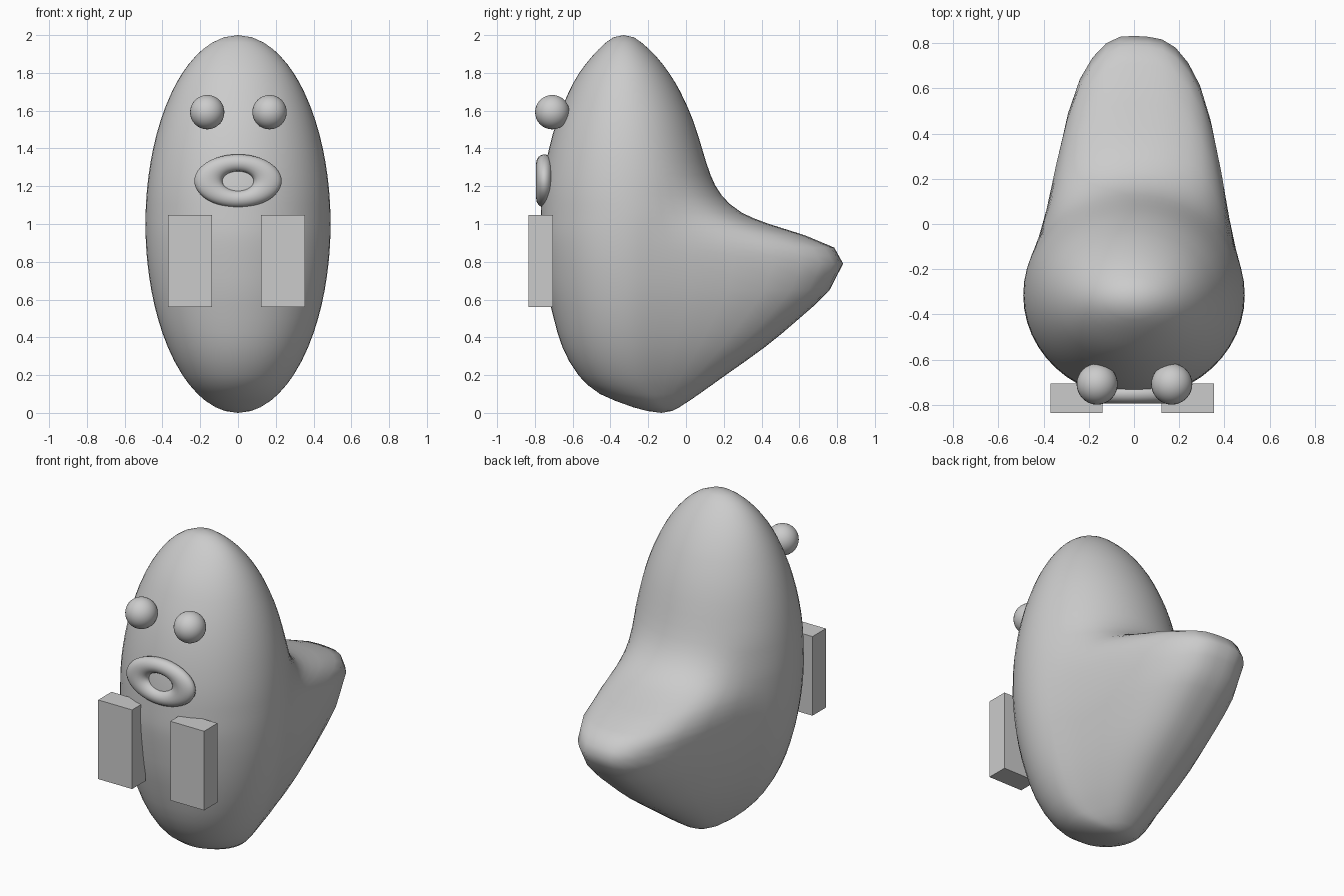
import bpy, bmesh, math

if "Cube" in bpy.data.objects:
    bpy.data.objects.remove(bpy.data.objects["Cube"])

# Body rings: height, centre y, front y, back y (the back bulges into a tail)
RINGS = [
    (0.010, -0.135, -0.205, -0.075), (0.03, -0.16, -0.28, -0.035),
    (0.10, -0.24, -0.455, 0.07),
    (0.20, -0.28, -0.57, 0.21), (0.35, -0.30, -0.655, 0.42),
    (0.50, -0.31, -0.70, 0.60), (0.65, -0.31, -0.735, 0.76),
    (0.79, -0.315, -0.755, 0.832), (0.875, -0.315, -0.765, 0.785),
    (0.94, -0.315, -0.77, 0.63), (1.00, -0.315, -0.77, 0.44),
    (1.06, -0.315, -0.768, 0.295), (1.15, -0.32, -0.764, 0.19),
    (1.26, -0.32, -0.752, 0.13), (1.40, -0.32, -0.725, 0.085),
    (1.55, -0.32, -0.682, 0.037), (1.70, -0.325, -0.62, -0.03),
    (1.80, -0.325, -0.565, -0.09), (1.89, -0.33, -0.495, -0.16),
    (1.96, -0.33, -0.425, -0.235), (1.988, -0.33, -0.385, -0.275),
]
# Tail strength by angle away from straight back (degrees)
FALLOFF = [(0, 1), (12, 1), (20, 0.97), (30, 0.88), (37, 0.76), (45, 0.55), (51, 0.32),
           (59, 0.09), (68, 0), (181, 0)]
SEGMENTS = 48


def tail_strength(angle):
    for (a, u), (b, v) in zip(FALLOFF, FALLOFF[1:]):
        if angle <= b:
            return u + (v - u) * (angle - a) / (b - a)
    return 0


def refine(rows):
    """Insert one smoothly interpolated row between each pair, except at the tail tip."""
    out = [rows[0]]
    for k in range(len(rows) - 1):
        p1, p2 = rows[k], rows[k + 1]
        if 0 < k < len(rows) - 2:
            p0, p3 = rows[k - 1], rows[k + 2]
            z = (p1[0] + p2[0]) / 2
            row = [z]
            for n in (1, 2, 3):
                h = p2[0] - p1[0]
                m1 = (p2[n] - p0[n]) / (p2[0] - p0[0])
                m2 = (p3[n] - p1[n]) / (p3[0] - p1[0])
                row.append((p1[n] + p2[n]) / 2 + h * (m1 - m2) / 8)
            if 0.65 <= z <= 0.94:
                row[3] = (p1[3] + p2[3]) / 2
            out.append(tuple(row))
        out.append(p2)
    return out


def smooth(obj):
    for p in obj.data.polygons:
        p.use_smooth = True


def make_body():
    bm = bmesh.new()
    loops = []
    for z, c, front, back in refine(RINGS):
        w = 0.49 * math.sqrt(1 - (z - 1) ** 2)
        plain_back = min(back, c + 0.95 * w)
        loop = []
        for i in range(SEGMENTS):
            t = 2 * math.pi * i / SEGMENTS
            depth = plain_back - c if math.cos(t) > 0 else c - front
            off = abs((math.degrees(t) - 4 + 180) % 360 - 180)
            y = c + depth * math.cos(t) + (back - plain_back) * tail_strength(off)
            loop.append(bm.verts.new((w * math.sin(t), y, z)))
        loops.append(loop)
    bottom = bm.verts.new((0, -0.13, 0))
    top = bm.verts.new((0, -0.33, 2))
    for i in range(SEGMENTS):
        j = (i + 1) % SEGMENTS
        for lo, hi in zip(loops, loops[1:]):
            bm.faces.new((lo[i], lo[j], hi[j], hi[i]))
        bm.faces.new((bottom, loops[0][j], loops[0][i]))
        bm.faces.new((top, loops[-1][i], loops[-1][j]))
    bmesh.ops.recalc_face_normals(bm, faces=bm.faces)
    mesh = bpy.data.meshes.new("body")
    bm.to_mesh(mesh)
    bm.free()
    obj = bpy.data.objects.new("body", mesh)
    bpy.context.collection.objects.link(obj)
    smooth(obj)


make_body()

# Mouth: flattened ring
bpy.ops.mesh.primitive_torus_add(location=(0, -0.75, 1.228), rotation=(math.pi / 2, 0, 0),
                                 major_segments=48, minor_segments=16,
                                 major_radius=0.157, minor_radius=0.074)
mouth = bpy.context.object
mouth.name = "mouth"
mouth.scale = (1, 0.61, 0.58)
smooth(mouth)

# Eyes and block arms, one per side
for side, label in ((-1, "left"), (1, "right")):
    bpy.ops.mesh.primitive_uv_sphere_add(segments=32, ring_count=16, radius=0.091,
                                         location=(side * 0.165 + 0.002, -0.708, 1.592))
    eye = bpy.context.object
    eye.name = label + "_eye"
    smooth(eye)
    bpy.ops.mesh.primitive_cube_add(size=1, location=(side * 0.246 - 0.008, -0.77, 0.804))
    arm = bpy.context.object
    arm.name = label + "_arm"
    arm.scale = (0.231, 0.13, 0.488)
